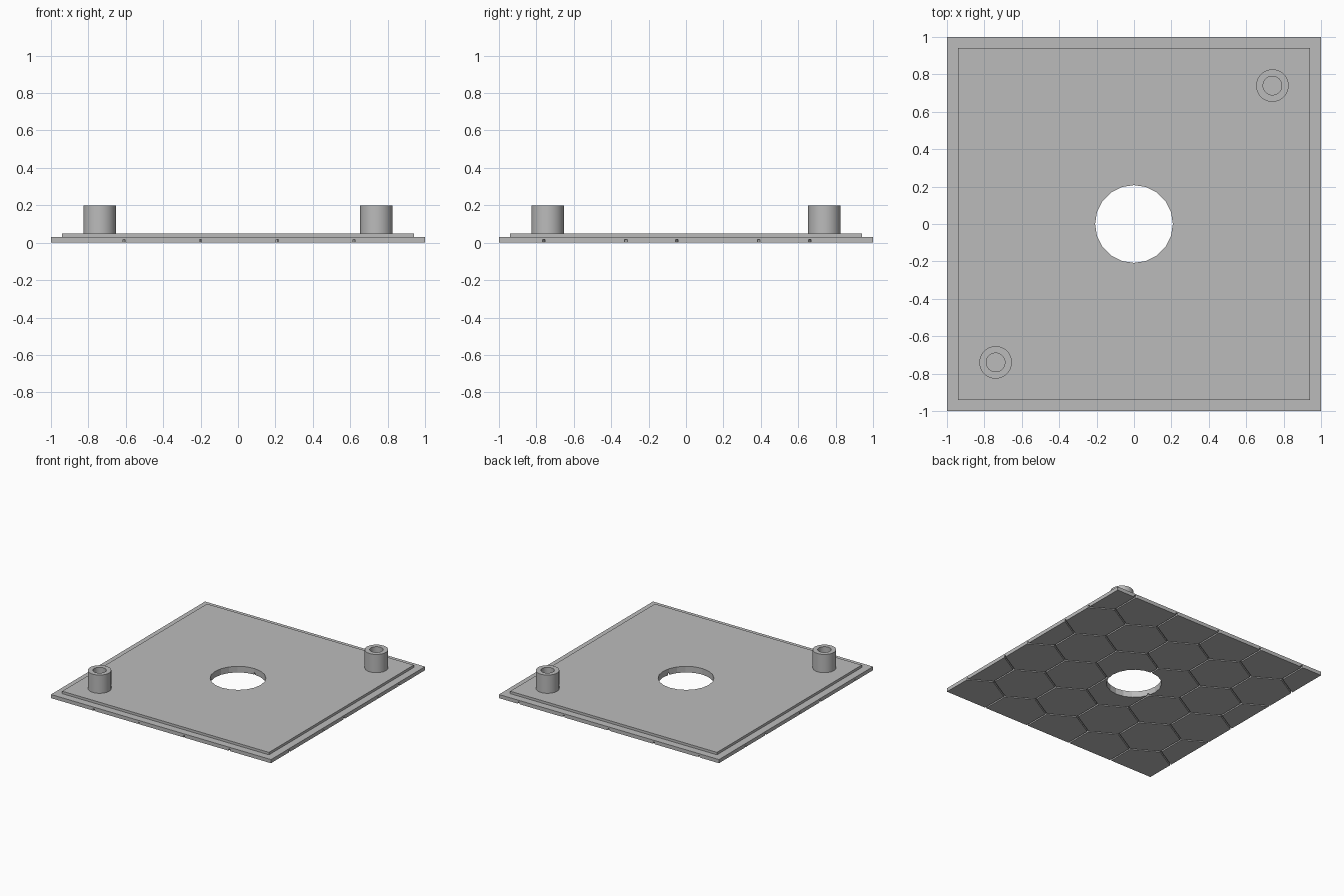
import bpy, bmesh, math
from mathutils import Matrix, Vector

cube = bpy.data.objects.get("Cube")
if cube:
    bpy.data.objects.remove(cube, do_unlink=True)

# Sizes
BASE_TOP, PANEL_TOP, POST_TOP = 0.03, 0.05, 0.2
BORDER = 0.085
HOLE_RADIUS = 0.208
CELL = 0.41                      # hexagon pitch across the flats
SIDE = CELL / math.sqrt(3)
GROOVE_WIDTH, GROOVE_DEPTH = 0.012, 0.016

grey = bpy.data.materials.new("light_grey")
grey.use_nodes = True
grey.diffuse_color = (0.5, 0.5, 0.5, 1)
grey.node_tree.nodes["Principled BSDF"].inputs["Base Color"].default_value = (0.5, 0.5, 0.5, 1)


def make_object(name, bm):
    bmesh.ops.recalc_face_normals(bm, faces=bm.faces)
    mesh = bpy.data.meshes.new(name)
    bm.to_mesh(mesh)
    bm.free()
    mesh.materials.append(grey)
    obj = bpy.data.objects.new(name, mesh)
    bpy.context.collection.objects.link(obj)
    return obj


def add_box(bm, half, low, high):
    size = Matrix.Diagonal((2 * half, 2 * half, high - low, 1))
    bmesh.ops.create_cube(bm, size=1, matrix=Matrix.Translation((0, 0, (low + high) / 2)) @ size)


def add_prism(bm, sides, radius, x, y, low, high, turn=0.0):
    place = Matrix.Translation((x, y, (low + high) / 2)) @ Matrix.Rotation(turn, 4, "Z")
    bmesh.ops.create_cone(bm, cap_ends=True, segments=sides, radius1=radius,
                          radius2=radius, depth=high - low, matrix=place)


def subtract(target, cutter):
    """Cut the cutter out of the target, apply it and discard the cutter."""
    cutter.hide_render = True
    mod = target.modifiers.new("cut", "BOOLEAN")
    mod.operation, mod.solver, mod.object = "DIFFERENCE", "EXACT", cutter
    graph = bpy.context.evaluated_depsgraph_get()
    result = bpy.data.meshes.new_from_object(target.evaluated_get(graph))
    target.modifiers.clear()
    target.data = result
    bpy.data.objects.remove(cutter, do_unlink=True)


# Stepped plate: square base with a smaller raised panel
bm = bmesh.new()
add_box(bm, 1, 0, BASE_TOP)
bm.faces.ensure_lookup_table()
top = max(bm.faces, key=lambda f: f.calc_center_median().z)
bmesh.ops.inset_individual(bm, faces=[top], thickness=BORDER)
raised = bmesh.ops.extrude_discrete_faces(bm, faces=[top])["faces"][0]
bmesh.ops.translate(bm, verts=raised.verts, vec=(0, 0, PANEL_TOP - BASE_TOP))
plate = make_object("plate", bm)

# Honeycomb net for the grooves: a slab with the hexagon cells removed
bm = bmesh.new()
add_box(bm, 1.2, -0.1, GROOVE_DEPTH)
net = make_object("groove_cutter", bm)
bm = bmesh.new()
cell_radius = (CELL - GROOVE_WIDTH) / math.sqrt(3)
for row in range(-3, 4):
    for col in range(-4, 5):
        x = 0.005 + (col + 0.5 * (row % 2)) * CELL
        y = -0.185 + row * 1.5 * SIDE
        add_prism(bm, 6, cell_radius, x, y, -0.2, 0.1)
cells = make_object("cell_cutter", bm)
subtract(net, cells)
subtract(plate, net)

# Round opening in the middle
bm = bmesh.new()
add_prism(bm, 20, HOLE_RADIUS, 0, 0, -0.2, 0.3)
subtract(plate, make_object("hole_cutter", bm))

# Hollow posts on opposite corners
for name, sign in (("back_left_post", 1), ("front_right_post", -1)):
    bm = bmesh.new()
    outline = [(0.05, PANEL_TOP), (0.05, POST_TOP), (0.087, POST_TOP), (0.087, PANEL_TOP)]
    verts = [bm.verts.new((r, 0, z)) for r, z in outline]
    edges = [bm.edges.new(pair) for pair in zip(verts, verts[1:])]
    bmesh.ops.spin(bm, geom=verts + edges, cent=(0, 0, 0), axis=(0, 0, 1),
                   angle=math.tau, steps=40)
    bmesh.ops.remove_doubles(bm, verts=bm.verts, dist=0.0001)
    bmesh.ops.translate(bm, verts=bm.verts, vec=Vector((0.74, 0.74, 0)) * sign)
    post = make_object(name, bm)
    # Make sure the open tube faces outwards
    rim = max(post.data.polygons, key=lambda p: p.center.z)
    if rim.normal.z < 0:
        post.data.flip_normals()
    bpy.ops.object.select_all(action="DESELECT")
    post.select_set(True)
    bpy.context.view_layer.objects.active = post
    bpy.ops.object.shade_smooth_by_angle(angle=math.radians(30))
